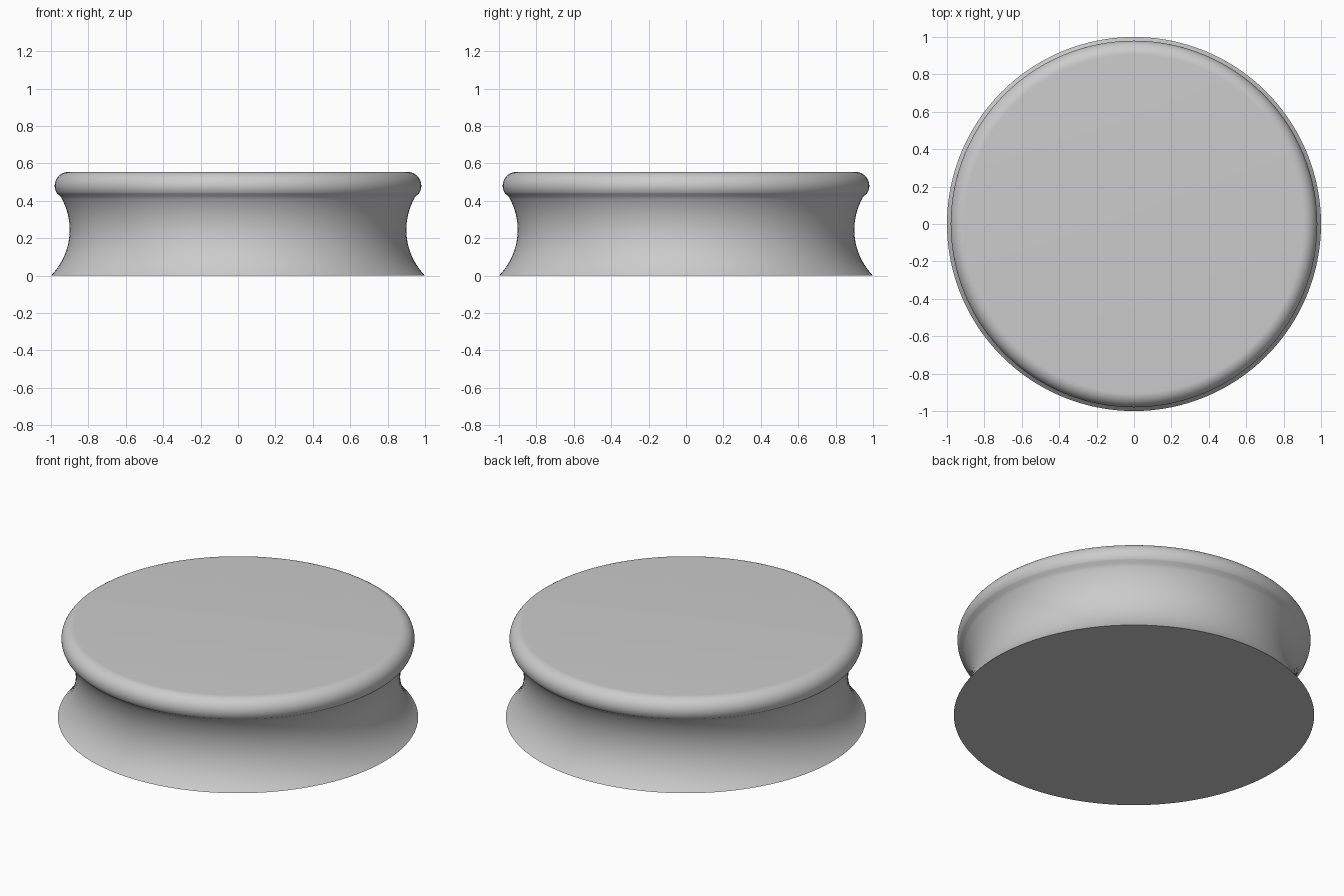
import bpy, bmesh, math
from mathutils import Matrix, Vector

cube = bpy.data.objects.get("Cube")
if cube:
    bpy.data.objects.remove(cube, do_unlink=True)

SEGMENTS = 128


def arc(cx, cz, radius, start, end, steps):
    """Points of a circular arc in the XZ plane, angles in degrees."""
    angles = [math.radians(start + (end - start) * i / steps) for i in range(steps + 1)]
    return [(cx + radius * math.cos(a), cz + radius * math.sin(a)) for a in angles]


def make_material(name, rgb):
    mat = bpy.data.materials.new(name)
    mat.use_nodes = True
    color = (*rgb, 1.0)
    mat.diffuse_color = color
    mat.node_tree.nodes["Principled BSDF"].inputs["Base Color"].default_value = color
    return mat


# Side profile: concave waist from the sharp foot, then the rounded upper lip
waist = arc(1.25, 0.245, 0.35, 224.4, 145.7, 24)
lip = arc(0.905, 0.48, 0.075, -34.3, 90, 20)
profile = waist[:-1] + lip
profile[0] = (1.0, 0.0)

# Lathe the profile around the vertical axis, then close top and bottom
bm = bmesh.new()
rings = []
for r, z in profile:
    ring = bmesh.ops.create_circle(bm, segments=SEGMENTS, radius=r,
                                   matrix=Matrix.Translation(Vector((0, 0, z))))
    rings.append(ring["verts"])
for low, high in zip(rings, rings[1:]):
    for i in range(SEGMENTS):
        j = (i + 1) % SEGMENTS
        bm.faces.new((low[i], low[j], high[j], high[i]))
bm.faces.new(rings[0])
bm.faces.new(rings[-1])
bmesh.ops.recalc_face_normals(bm, faces=bm.faces)

mesh = bpy.data.meshes.new("round_base")
bm.to_mesh(mesh)
bm.free()
base = bpy.data.objects.new("round_base", mesh)
bpy.context.collection.objects.link(base)
mesh.materials.append(make_material("plain_grey", (0.6, 0.6, 0.6)))

# Smooth sides with a crisp foot edge
bpy.ops.object.select_all(action="DESELECT")
base.select_set(True)
bpy.context.view_layer.objects.active = base
bpy.ops.object.shade_smooth_by_angle(angle=math.radians(35))
